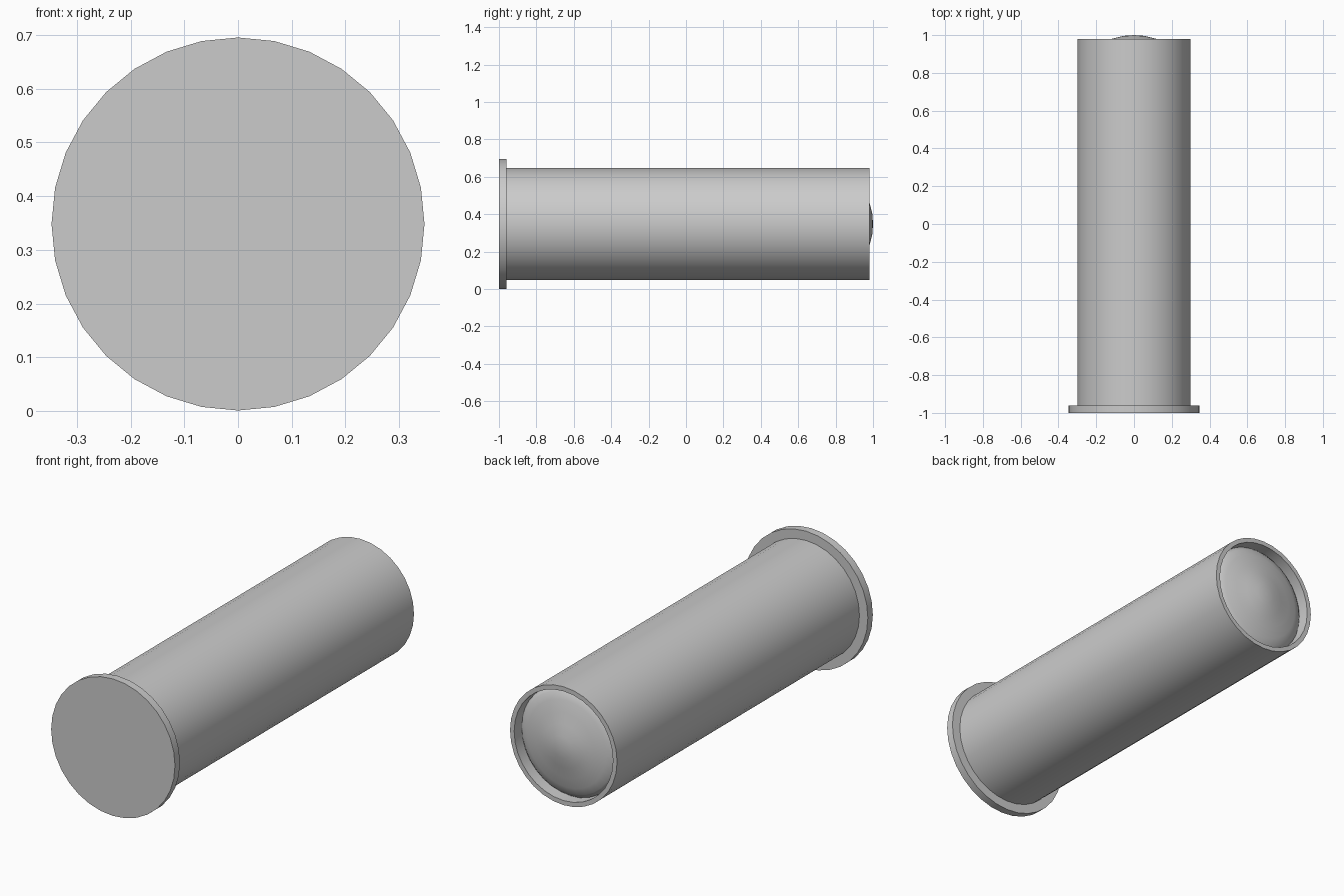
import bpy, bmesh, math

if "Cube" in bpy.data.objects:
    bpy.data.objects.remove(bpy.data.objects["Cube"])

CENTRE_Z = 0.348
SIDES = 32


def lathe(name, profile, angle=30):
    """Spin a (radius, y) profile about the y axis; radius 0 gives a pole."""
    bm = bmesh.new()
    rings = []
    for r, y in profile:
        if r == 0:
            rings.append([bm.verts.new((0, y, CENTRE_Z))] * SIDES)
            continue
        rings.append([bm.verts.new((r * math.sin(2 * math.pi * i / SIDES), y,
                                    CENTRE_Z + r * math.cos(2 * math.pi * i / SIDES)))
                      for i in range(SIDES)])
    for a, b in zip(rings, rings[1:]):
        for i in range(SIDES):
            j = (i + 1) % SIDES
            bm.faces.new(list(dict.fromkeys((a[i], a[j], b[j], b[i]))))
    # Flat end caps where the profile does not end in a pole
    for ring, (r, _) in ((rings[0], profile[0]), (rings[-1], profile[-1])):
        if r > 0:
            bm.faces.new(ring)
    bmesh.ops.recalc_face_normals(bm, faces=bm.faces)
    mesh = bpy.data.meshes.new(name)
    bm.to_mesh(mesh)
    bm.free()
    obj = bpy.data.objects.new(name, mesh)
    bpy.context.collection.objects.link(obj)
    bpy.ops.object.select_all(action='DESELECT')
    obj.select_set(True)
    bpy.context.view_layer.objects.active = obj
    bpy.ops.object.shade_smooth_by_angle(angle=math.radians(angle))
    return obj


# Wide disc at the front
lathe("front_flange", [(0.347, -1.0), (0.347, -0.96)])

# Long barrel with a thin rim and a recess at the back
lathe("barrel", [(0.30, -0.96), (0.30, 0.98), (0.277, 0.98), (0.277, 0.90)])

# Domed lens sitting in the recess, bulging just past the rim
lathe("lens", [(0.275, 0.90), (0.275, 0.925), (0.255, 0.942), (0.22, 0.955),
               (0.165, 0.969), (0.11, 0.982), (0.055, 0.996), (0, 1.0)], 60)
